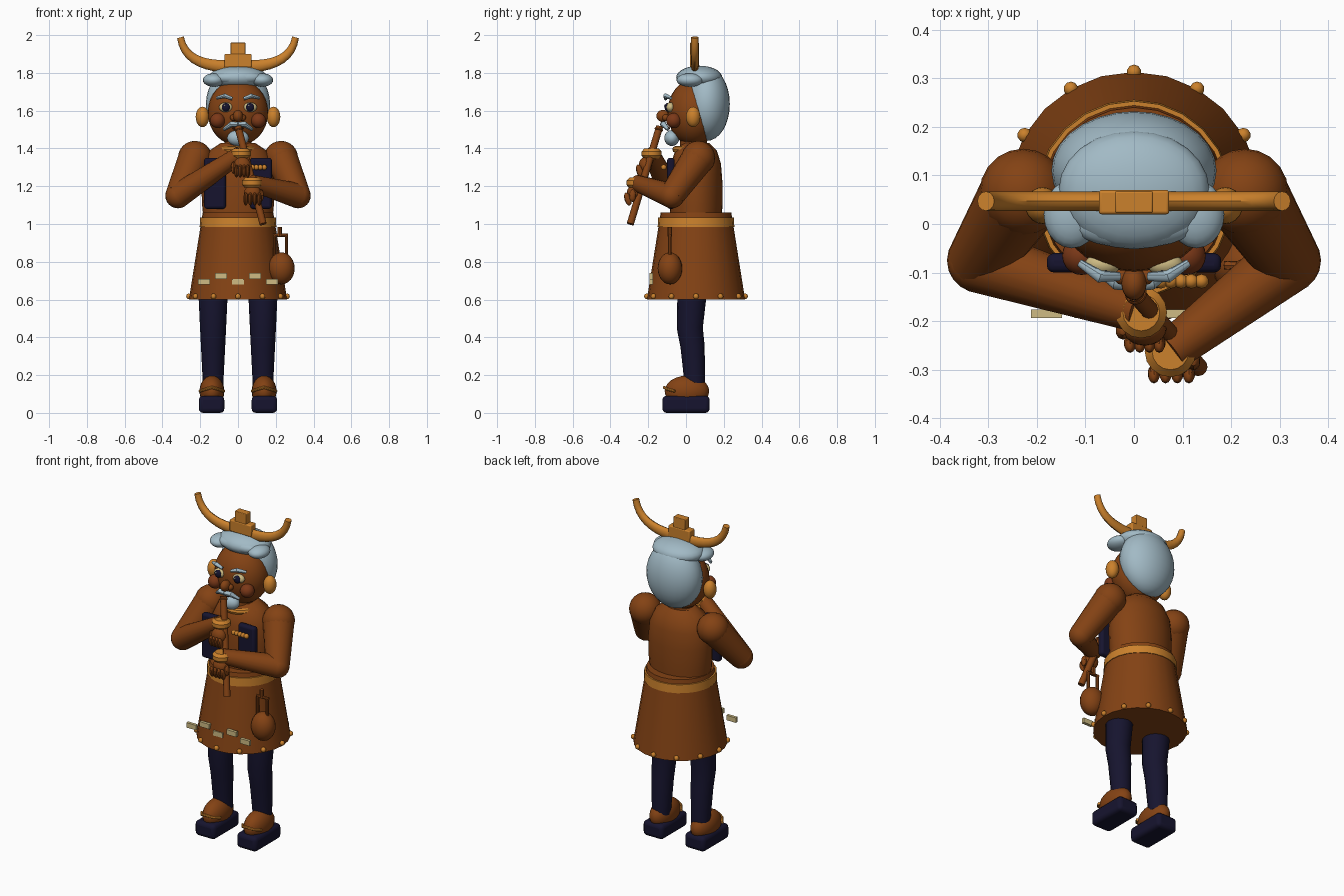
import bpy, bmesh, math
from mathutils import Vector, Matrix, Euler

old = bpy.data.objects.get("Cube")
if old:
    bpy.data.objects.remove(old, do_unlink=True)


def material(name, rgb):
    m = bpy.data.materials.new(name)
    m.use_nodes = True
    m.diffuse_color = (*rgb, 1)
    m.node_tree.nodes["Principled BSDF"].inputs["Base Color"].default_value = (*rgb, 1)
    return m


BROWN = material("warm_brown", (0.23, 0.055, 0.007))
RED = material("reddish_brown", (0.2, 0.04, 0.009))
OCHRE = material("ochre", (0.6, 0.22, 0.025))
NAVY = material("dark_navy", (0.008, 0.007, 0.028))
HAIR = material("pale_blue_grey", (0.36, 0.49, 0.56))
CREAM = material("khaki_cream", (0.62, 0.5, 0.23))
WHITE = material("white", (0.85, 0.85, 0.85))
parts = []


def finish(name, bm, mat):
    bmesh.ops.recalc_face_normals(bm, faces=bm.faces)
    me = bpy.data.meshes.new(name)
    bm.to_mesh(me)
    bm.free()
    me.materials.append(mat)
    ob = bpy.data.objects.new(name, me)
    bpy.context.collection.objects.link(ob)
    parts.append(ob)
    return ob


def ball(name, c, r, mat, rot=(0, 0, 0), seg=20):
    r = r if isinstance(r, tuple) else (r, r, r)
    bm = bmesh.new()
    mx = Matrix.Translation(c) @ Euler(rot).to_matrix().to_4x4() @ Matrix.Diagonal((*r, 1))
    bmesh.ops.create_uvsphere(bm, u_segments=seg, v_segments=seg * 3 // 5, radius=1, matrix=mx)
    return finish(name, bm, mat)


def box(name, c, size, mat, bevel=0.0):
    bm = bmesh.new()
    bmesh.ops.create_cube(bm, size=1, matrix=Matrix.Translation(c) @ Matrix.Diagonal((*size, 1)))
    ob = finish(name, bm, mat)
    if bevel:
        mod = ob.modifiers.new("soft_edges", "BEVEL")
        mod.width, mod.segments = bevel, 3
    return ob


def tube(name, pts, radii, mat, seg=14, ref=(0, 1, 0)):
    """Loft rings along points; a radius may be (across, along ref)."""
    bm = bmesh.new()
    pts = [Vector(p) for p in pts]
    rings = []
    for i, p in enumerate(pts):
        t = (pts[min(i + 1, len(pts) - 1)] - pts[max(i - 1, 0)]).normalized()
        u = Vector(ref).cross(t).normalized()
        v = t.cross(u)
        r = radii[i] if isinstance(radii, (list, tuple)) else radii
        a, b = r if isinstance(r, tuple) else (r, r)
        angles = [math.tau * k / seg for k in range(seg)]
        rings.append([bm.verts.new(p + u * a * math.cos(w) + v * b * math.sin(w)) for w in angles])
    for lo, hi in zip(rings, rings[1:]):
        for k in range(seg):
            n = (k + 1) % seg
            bm.faces.new((lo[k], lo[n], hi[n], hi[k]))
    bm.faces.new(rings[0])
    bm.faces.new(rings[-1])
    return finish(name, bm, mat)


def column(name, x, y, levels, mat, seg=24):
    return tube(name, [(x, y, l[0]) for l in levels], [l[1] for l in levels], mat, seg)


def torus(name, c, major, minor, mat, axis=(0, 0, 1)):
    bm = bmesh.new()
    q = Vector((0, 0, 1)).rotation_difference(Vector(axis)).to_matrix()
    n, m = 20, 8
    grid = []
    for i in range(n):
        a = math.tau * i / n
        ring = []
        for j in range(m):
            b = math.tau * j / m
            d = major + minor * math.cos(b)
            p = Vector((d * math.cos(a), d * math.sin(a), minor * math.sin(b)))
            ring.append(bm.verts.new(Vector(c) + q @ p))
        grid.append(ring)
    for i in range(n):
        for j in range(m):
            g, h, k = grid[i], grid[(i + 1) % n], (j + 1) % m
            bm.faces.new((g[j], h[j], h[k], g[k]))
    return finish(name, bm, mat)


CY = 0.053  # body axis

# Torso, skirt and belt
column("torso", 0, CY, [(1.0, (.18, .135)), (1.1, (.19, .14)), (1.22, (.195, .14)),
       (1.32, (.185, .132)), (1.39, (.15, .11)), (1.43, (.09, .07))], BROWN)
column("skirt", 0, CY, [(0.6, .26), (1.06, .187)], BROWN)
column("belt", 0, CY, [(0.985, .203), (1.035, .2)], OCHRE)
for i in range(12):
    a = math.tau * i / 12
    ball("hem_stud", (.26 * math.sin(a), CY + .26 * math.cos(a), 0.617), 0.015, OCHRE, seg=10)
for i in range(5):
    box("skirt_tile", (.09 * (i - 2), -.185, .725 if i % 2 else .695), (.064, .018, .03), CREAM)

# Neck, collar, chest plates and bead row
column("neck", 0, .04, [(1.36, .075), (1.48, .07)], BROWN, 16)
torus("collar", (0, .03, 1.395), .085, .018, OCHRE)
for s in (-1, 1):
    box("chest_plate", (.122 * s, -.08, 1.215), (.115, .04, .27), NAVY, 0.015)
for i in range(5):
    ball("chest_bead", (.055 + .021 * i, -.118, 1.3), .015, OCHRE, seg=10)

# Legs and shoes
for s in (-1, 1):
    x = s * .132
    tube("leg", [(x, .035, .8), (x, .03, .6), (x, .02, .45), (x, .035, .35), (x, .048, .13)],
         [.08, .076, .069, .064, .053], NAVY, 16)
    box("shoe_sole", (x + .008 * s, 0, .045), (.135, .25, .09), NAVY, 0.022)
    ball("shoe_upper", (x + .006 * s, .005, .115), (.066, .118, .082), BROWN)
    tube("shoe_strap", [(x + .006 * s + dx, y, z) for dx, y, z in
         ((-.064, -.06, .115), (-.035, -.1, .125), (0, -.115, .135), (.035, -.1, .125), (.064, -.06, .115))],
         .008, OCHRE, 8, (0, 0, 1))

# Head and face
ball("head", (0, .04, 1.59), (.16, .138, .175), BROWN, seg=28)
ball("nose", (0, -.122, 1.572), (.026, .035, .032), BROWN)
for s in (-1, 1):
    ball("nostril", (.024 * s, -.108, 1.563), .018, BROWN, seg=12)
    ball("cheek", (.108 * s, -.065, 1.548), .04, RED)
    ball("eye", (.064 * s, -.083, 1.618), (.037, .024, .026), CREAM)
    ball("pupil", (.064 * s, -.099, 1.618), (.022, .014, .023), NAVY)
    ball("eye_glint", (.064 * s - .007, -.112, 1.627), .005, WHITE, seg=8)
    tube("eyebrow", [(.03 * s, -.108, 1.663), (.07 * s, -.108, 1.678), (.112 * s, -.08, 1.667)],
         [.009, .013, .008], HAIR, 10, (0, 0, 1))
    tube("moustache", [(0, -.125, 1.528), (.035 * s, -.12, 1.528), (.075 * s, -.095, 1.5)],
         [.013, .016, .008], HAIR, 10, (0, 0, 1))
    ball("ear_disc", (.188 * s, .038, 1.567), (.036, .038, .054), OCHRE)
ball("beard", (0, -.075, 1.455), (.058, .04, .042), HAIR)
ball("mouth", (0, -.1, 1.507), (.03, .015, .01), RED, seg=12)

# Hair
ball("back_hair", (0, .11, 1.635), (.17, .122, .195), HAIR, seg=28)
ball("top_hair", (0, .07, 1.775), (.155, .122, .063), HAIR, seg=24)
ball("front_roll", (0, .0, 1.775), (.13, .05, .038), HAIR)
for s in (-1, 1):
    ball("side_roll", (.128 * s, .02, 1.762), (.058, .07, .036), HAIR)

# Crescent headdress
steps = [i / 10 - 1 for i in range(21)]
tube("headdress_horns", [(.305 * math.sin(t * 1.4) / math.sin(1.4), .047, 1.833 + .155 * abs(t) ** 2.6)
     for t in steps], [(.036 - .018 * abs(t), .02) for t in steps], OCHRE, 12)
box("headdress_base", (0, .045, 1.865), (.145, .05, .07), OCHRE, .006)
box("headdress_block", (0, .045, 1.925), (.078, .045, .072), OCHRE, .004)


# Arms: shoulder, elbow and wrist joined by tapered limbs
def arm(side, sx, wrist, hand, spread):
    shoulder = Vector((.228 * sx, .065, 1.35))
    elbow = Vector((.318 * sx, -.075, 1.15))
    wrist, hand = Vector(wrist), Vector(hand)
    ball(side + "_shoulder", shoulder, .09, BROWN)
    tube(side + "_upper_arm", [shoulder, elbow], [.088, .067], BROWN, 18)
    ball(side + "_elbow", elbow, .067, BROWN)
    tube(side + "_forearm", [elbow, wrist], [.067, .043], BROWN, 18)
    column(side + "_bracelet", wrist.x, wrist.y, [(wrist.z - .025, .04), (wrist.z - .01, .053),
           (wrist.z + .012, .053), (wrist.z + .028, .038)], OCHRE, 16)
    ball(side + "_palm", hand, (.045, .035, .045), BROWN)
    for i in range(4):
        off = Vector(((i - 1.5) * spread, -.03, -.03))
        ball(side + "_finger", hand + off, (.013, .018, .036), BROWN, (.3, 0, 0), 10)
    ball(side + "_thumb", hand + Vector((.045 * sx, -.005, -.012)), (.015, .018, .033), BROWN, seg=10)


arm("right", -1, (.015, -.182, 1.372), (.022, -.215, 1.31), .02)
arm("left", 1, (.075, -.262, 1.217), (.077, -.278, 1.162), .024)

# Flute
tube("flute", [(0, -.14, 1.515), (.133, -.295, 1.0)], .019, BROWN, 12)
torus("flute_mouthpiece", (.004, -.144, 1.5), .016, .007, BROWN, (.13, -.16, -.51))

# Hip pouch with hanger
ball("pouch", (.23, -.085, .765), (.07, .065, .085), BROWN)
for x in (.193, .257):
    tube("pouch_strap", [(x, -.085, .82), (x, -.085, .945)], .009, BROWN, 8)
tube("pouch_crossbar", [(.185, -.085, .94), (.265, -.085, .94)], .009, BROWN, 8)
tube("pouch_loop", [(.22, -.085, .935), (.22, -.085, .985)], .012, BROWN, 8)

# Smooth shading with crisp edges
bpy.ops.object.select_all(action="DESELECT")
for ob in parts:
    ob.select_set(True)
bpy.context.view_layer.objects.active = parts[0]
bpy.ops.object.shade_smooth_by_angle(angle=math.radians(35))
